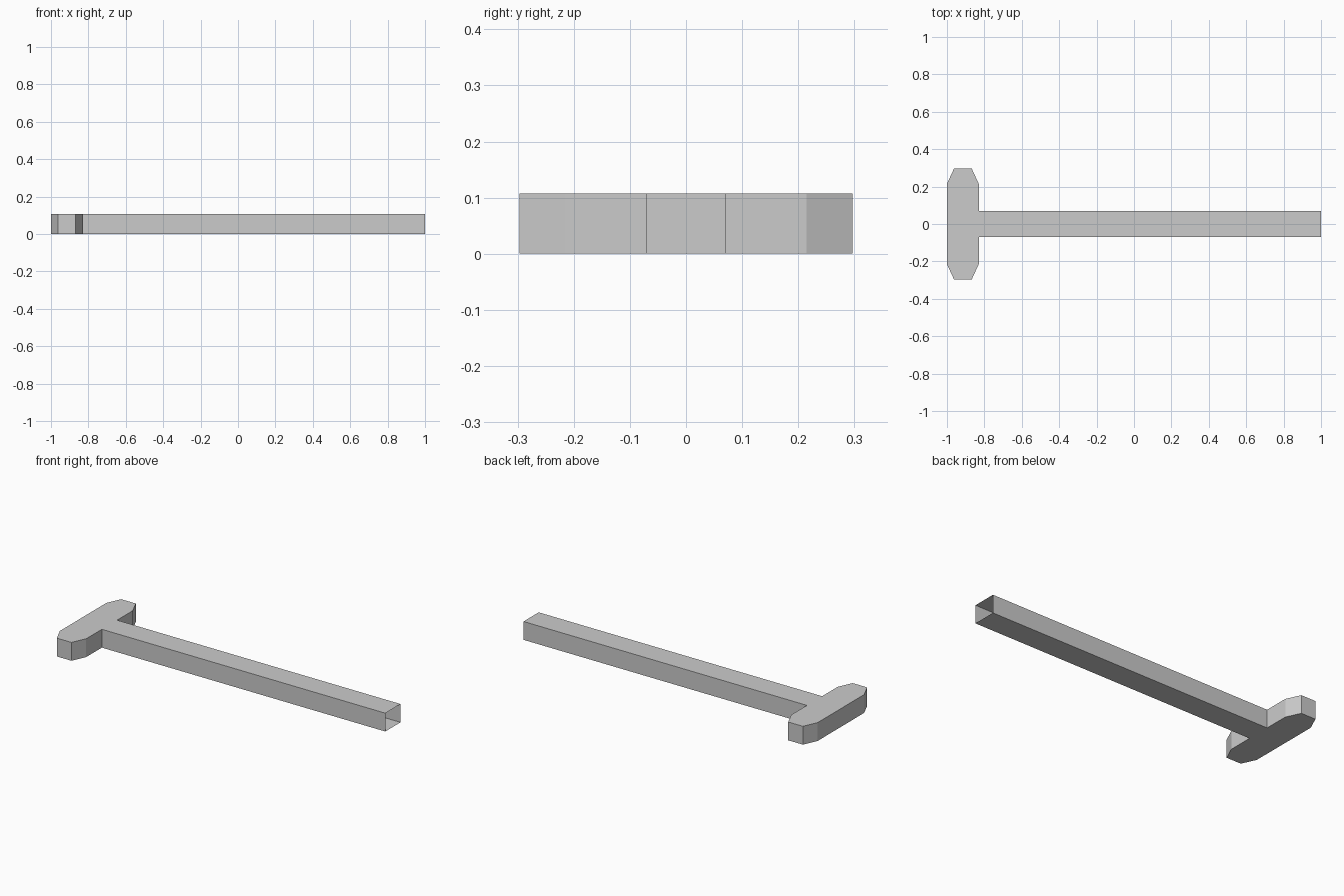
import bpy
import bmesh

cube = bpy.data.objects.get("Cube")
if cube:
    bpy.data.objects.remove(cube, do_unlink=True)

HEIGHT = 0.107
BAR = 0.07          # half width of the bar
NECK = -0.83        # where the bar meets the head

grey = bpy.data.materials.new("light grey")
grey.use_nodes = True
colour = (0.6, 0.6, 0.6, 1)
grey.diffuse_color = colour
grey.node_tree.nodes["Principled BSDF"].inputs["Base Color"].default_value = colour

# Half outline of the T shape, from the bar end round to the back of the head
half = [(1, BAR), (NECK, BAR), (NECK, 0.215), (-0.868, 0.297),
        (-0.962, 0.297), (-1, 0.215)]
outline = half + [(x, -y) for x, y in reversed(half)]

# Hollow shell: floor, top and side walls, with the bar end left open
bm = bmesh.new()
floor = [bm.verts.new((x, y, 0)) for x, y in outline]
top = [bm.verts.new((x, y, HEIGHT)) for x, y in outline]
bm.faces.new(list(reversed(floor)))
bm.faces.new(top)
for i in range(len(outline) - 1):
    bm.faces.new((floor[i], floor[i + 1], top[i + 1], top[i]))
bmesh.ops.recalc_face_normals(bm, faces=bm.faces)

mesh = bpy.data.meshes.new("t_bar_shell")
bm.to_mesh(mesh)
bm.free()
mesh.materials.append(grey)
shell = bpy.data.objects.new("t_bar_shell", mesh)
bpy.context.collection.objects.link(shell)
